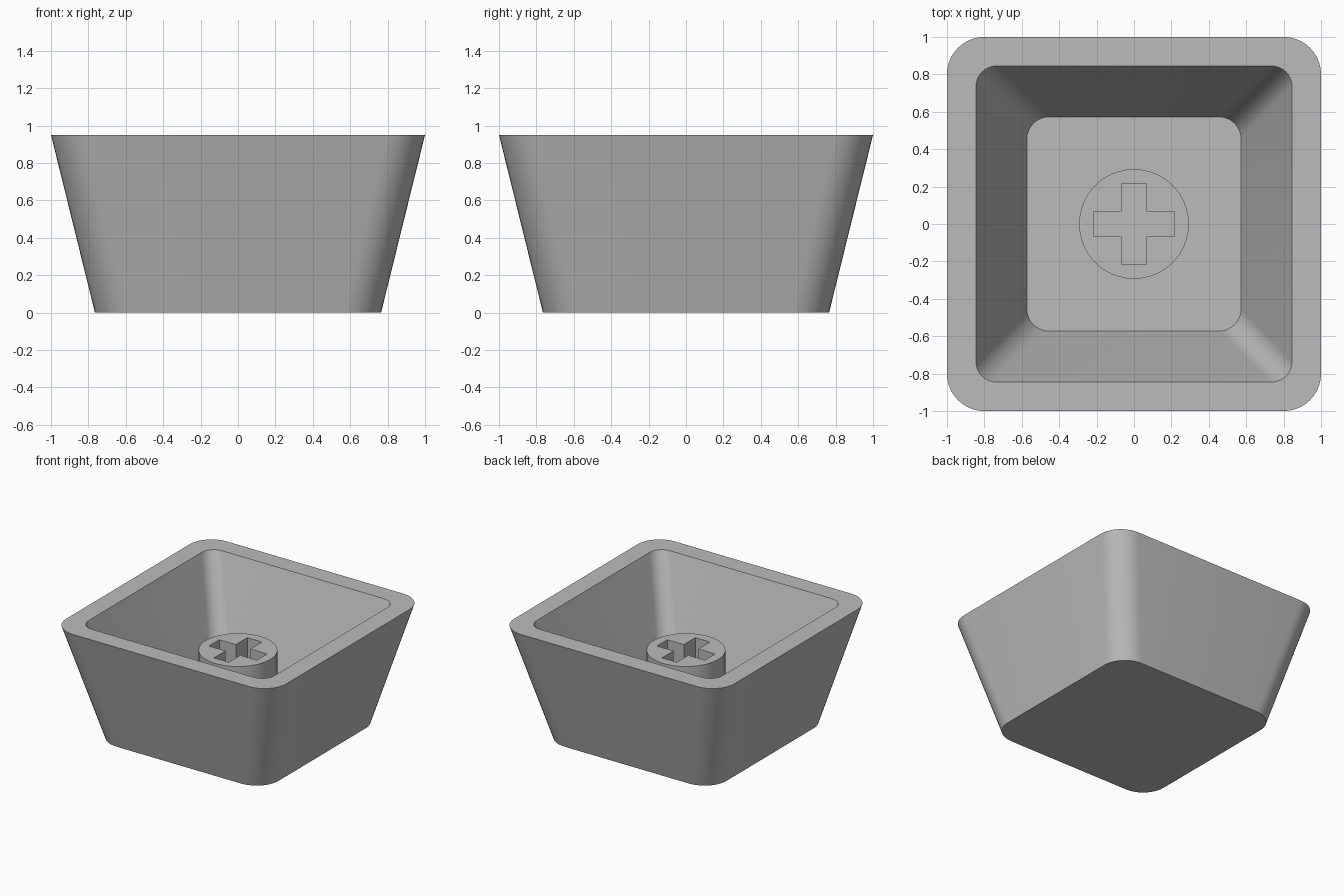
import bpy
import bmesh
from math import cos, sin, pi

old = bpy.data.objects.get("Cube")
if old:
    bpy.data.objects.remove(old, do_unlink=True)

grey = bpy.data.materials.new("plain grey")
grey.use_nodes = True
colour = (0.5, 0.5, 0.5, 1)
grey.diffuse_color = colour
grey.node_tree.nodes["Principled BSDF"].inputs["Base Color"].default_value = colour


def rounded_square(half, radius, steps=10):
    """Counter-clockwise outline with round corners."""
    points = []
    for corner in range(4):
        mid = pi / 4 + corner * pi / 2
        cx = (half - radius) * (1 if cos(mid) > 0 else -1)
        cy = (half - radius) * (1 if sin(mid) > 0 else -1)
        for i in range(steps + 1):
            a = corner * pi / 2 + i / steps * pi / 2
            points.append((cx + radius * cos(a), cy + radius * sin(a)))
    return points


def circle(radius, sides=64):
    return [(radius * cos(2 * pi * i / sides), radius * sin(2 * pi * i / sides))
            for i in range(sides)]


def cross(reach, half):
    points = []
    for x, y in ((reach, -half), (reach, half), (half, half)):
        points.append((x, y))
    full = []
    for quarter in range(4):
        for x, y in points:
            for _ in range(quarter):
                x, y = -y, x
            full.append((x, y))
    return full


def loft(name, sections):
    """Skin a stack of (outline, z) sections and cap both ends."""
    bm = bmesh.new()
    rings = [[bm.verts.new((x, y, z)) for x, y in outline] for outline, z in sections]
    for low, high in zip(rings, rings[1:]):
        n = len(low)
        for i in range(n):
            j = (i + 1) % n
            bm.faces.new((low[i], low[j], high[j], high[i]))
    bm.faces.new(rings[0][::-1])
    bm.faces.new(rings[-1])
    bmesh.ops.recalc_face_normals(bm, faces=bm.faces)
    mesh = bpy.data.meshes.new(name)
    bm.to_mesh(mesh)
    bm.free()
    mesh.materials.append(grey)
    obj = bpy.data.objects.new(name, mesh)
    bpy.context.collection.objects.link(obj)
    return obj


def activate(obj):
    bpy.ops.object.select_all(action='DESELECT')
    obj.select_set(True)
    bpy.context.view_layer.objects.active = obj


HEIGHT = 0.95
FLOOR = 0.17

# Tapered hollow shell: outer wall, flat rim, inner wall, inside floor
shell = loft("hollow_shell", [
    (rounded_square(0.765, 0.2), 0),
    (rounded_square(1.0, 0.2), HEIGHT),
    (rounded_square(0.845, 0.11), HEIGHT),
    (rounded_square(0.573, 0.12), FLOOR),
])

# Round socket post with a cross-shaped hole
post = loft("socket_post", [(circle(0.293), FLOOR - 0.02), (circle(0.293), 0.655)])
cutter = loft("cross_cutter", [(cross(0.217, 0.067), FLOOR + 0.02), (cross(0.217, 0.067), 0.8)])
cutter.hide_render = True
cut = post.modifiers.new("cross hole", 'BOOLEAN')
cut.operation = 'DIFFERENCE'
cut.solver = 'EXACT'
cut.object = cutter
activate(post)
bpy.ops.object.modifier_apply(modifier=cut.name)
bpy.data.objects.remove(cutter, do_unlink=True)

# Smooth round corners, crisp rims
for part in (shell, post):
    activate(part)
    bpy.ops.object.shade_smooth_by_angle(angle=pi / 6)
